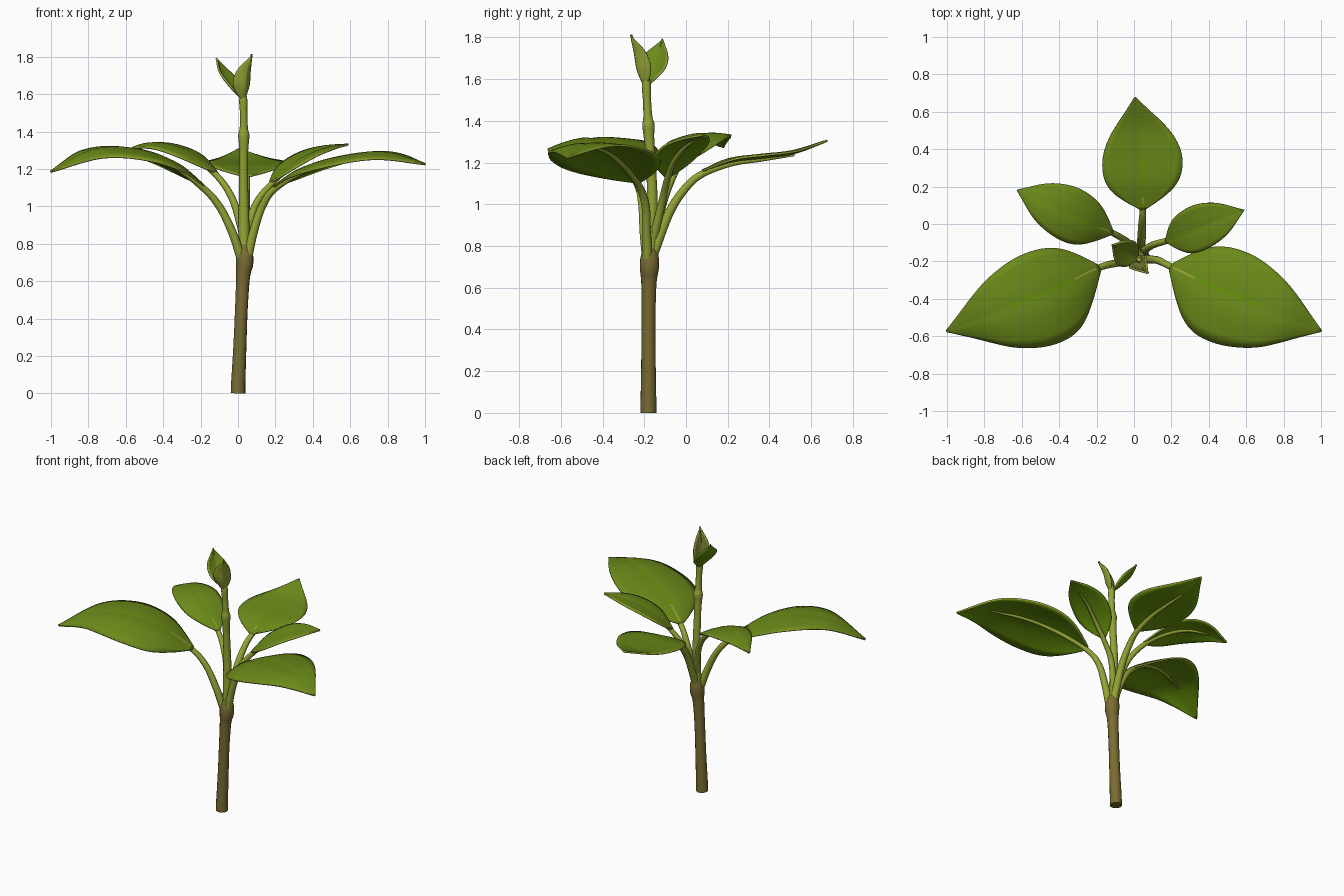
import bpy, math
from mathutils import Vector

if "Cube" in bpy.data.objects:
    bpy.data.objects.remove(bpy.data.objects["Cube"])


def material(name, rgb):
    m = bpy.data.materials.new(name)
    m.diffuse_color = (*rgb, 1)
    m.use_nodes = True
    m.node_tree.nodes["Principled BSDF"].inputs["Base Color"].default_value = m.diffuse_color
    return m


LEAF = material("leaf green", (0.132, 0.285, 0.003))
UNDER = material("leaf underside green", (0.15, 0.255, 0.010))
STEM = material("stem light green", (0.30, 0.37, 0.035))
BARK = material("bark brown", (0.195, 0.15, 0.032))
VEIN = material("vein yellow green", (0.36, 0.42, 0.06))
OLIVE = material("bud olive", (0.20, 0.21, 0.035))


def spline(pts, t):
    """Catmull-Rom through pts (tuples of any size), t in 0..1."""
    n = len(pts) - 1
    i = min(int(t * n), n - 1)
    f = t * n - i
    b, c = Vector(pts[i]), Vector(pts[i + 1])
    a = Vector(pts[i - 1]) if i > 0 else 2 * b - c
    d = Vector(pts[i + 2]) if i + 2 <= n else 2 * c - b
    return 0.5 * (2 * b + (c - a) * f + (2 * a - 5 * b + 4 * c - d) * f * f
                  + (3 * b - a - 3 * c + d) * f ** 3)


def make_object(name, verts, faces, mats, indices=None):
    me = bpy.data.meshes.new(name)
    me.from_pydata(verts, [], faces)
    for m in mats:
        me.materials.append(m)
    for k, p in enumerate(me.polygons):
        p.use_smooth = True
        if indices:
            p.material_index = indices[k]
    ob = bpy.data.objects.new(name, me)
    bpy.context.collection.objects.link(ob)
    bpy.context.view_layer.objects.active = ob
    for o in bpy.context.selected_objects:
        o.select_set(False)
    ob.select_set(True)
    bpy.ops.object.shade_smooth_by_angle(angle=math.radians(50))
    return ob


def tube(name, pts, mat, steps=40, sides=14):
    """Round tube; pts are (x, y, z, radius)."""
    verts, faces = [], []
    x_ref = Vector((0.3, -1, 0)).normalized()
    for i in range(steps + 1):
        q = spline(pts, i / steps)
        e = spline(pts, min(1, i / steps + 0.01)) - spline(pts, max(0, i / steps - 0.01))
        t = e.xyz.normalized()
        a = (x_ref - t * x_ref.dot(t)).normalized()
        x_ref = a
        b = t.cross(a)
        for k in range(sides):
            g = 2 * math.pi * k / sides
            verts.append(q.xyz + (a * math.cos(g) + b * math.sin(g)) * max(q.w, 0.002))
    for i in range(steps):
        for k in range(sides):
            j = (k + 1) % sides
            faces.append((i * sides + k, i * sides + j, (i + 1) * sides + j, (i + 1) * sides + k))
    faces.append(tuple(reversed(range(sides))))
    faces.append(tuple(range(steps * sides, (steps + 1) * sides)))
    return make_object(name, verts, faces, [mat])


# half-width of the blade from base to tip, in equal steps
OUTLINE = [(w, 0) for w in (0.07, 0.48, 0.79, 0.95, 1.0, 0.98, 0.89, 0.74, 0.52, 0.26, 0.01)]
COLUMNS = [-1, -0.8, -0.6, -0.4, -0.2, -0.05, 0.05, 0.2, 0.4, 0.6, 0.8, 1]


def blade(name, path, widths, cups, vein=0.55, top=LEAF, under=UNDER, thick=0.011, steps=32):
    """Leaf blade along its midrib. widths and cups are (right, left) of the
    growing direction; cup > 0 lifts that margin, < 0 drops it."""
    d = Vector(path[-1]) - Vector(path[0])
    side = Vector((-d.y, d.x, 0)).normalized()
    verts, faces, idx = [], [], []
    n = len(COLUMNS)
    for i in range(steps + 1):
        u = i / steps
        p = spline(path, u)
        t = (spline(path, min(1, u + 0.01)) - spline(path, max(0, u - 0.01))).normalized()
        up = t.cross(side).normalized()
        w = spline(OUTLINE, u).x
        for v in COLUMNS:
            width, cup = widths[v > 0], cups[v > 0]
            groove = 0.03 * width * math.sin(math.pi * u) * math.exp(-(v / 0.15) ** 2)
            verts.append(p + side * (v * w * width) + up * (cup * abs(v) ** 1.7 * w - groove))
    for i in range(steps):
        for k in range(n - 1):
            a = i * n + k
            faces.append((a + 1, a + n + 1, a + n, a))
            idx.append(0 if COLUMNS[k] == -0.05 and i / steps < vein else 1)
    # vein on the upper side only, lighter rim
    ob = make_object(name, verts, faces, [VEIN, top, under, STEM], idx)
    s = ob.modifiers.new("thickness", 'SOLIDIFY')
    s.thickness = thick
    s.offset = -1
    s.material_offset = 1
    s.material_offset_rim = 2
    return ob


def leaf(name, path, start, widths, cups, vein, r=0.027):
    """Stalk plus blade; the blade starts at path[start]."""
    n = len(path) - 1
    stalk = []
    for i, p in enumerate(path[:-1]):
        f = i / (n - 1)
        drop = 0.009 if i >= start else 0
        stalk.append((p[0], p[1], p[2] - drop, r * (1 - f) ** 0.7 * 0.75 + 0.005))
    tube(name + "_stalk", stalk, STEM, sides=10)
    blade(name + "_blade", path[start:], widths, cups, vein)


# woody lower stem with a swollen joint
tube("woody_stem", [(0, -0.18, 0, 0.039), (0.002, -0.18, 0.07, 0.038), (0.01, -0.18, 0.25, 0.035),
                    (0.018, -0.18, 0.45, 0.034), (0.027, -0.178, 0.62, 0.037),
                    (0.035, -0.176, 0.69, 0.046), (0.036, -0.174, 0.74, 0.045),
                    (0.036, -0.17, 0.79, 0.031)], BARK)
# green upper stem with a node
tube("green_stem", [(0.034, -0.17, 0.74, 0.03), (0.032, -0.163, 0.9, 0.029), (0.03, -0.163, 1.08, 0.025),
                    (0.03, -0.172, 1.25, 0.023), (0.031, -0.178, 1.33, 0.026),
                    (0.031, -0.18, 1.38, 0.030), (0.031, -0.183, 1.42, 0.022),
                    (0.03, -0.187, 1.5, 0.020), (0.028, -0.19, 1.57, 0.022),
                    (0.027, -0.19, 1.62, 0.012)], STEM, steps=60)

# two large front leaves, outer margins hanging lower
leaf("left_large_leaf", [(0.018, -0.185, 0.72), (-0.03, -0.2, 0.86), (-0.10, -0.21, 1.0),
                         (-0.19, -0.235, 1.11), (-0.36, -0.315, 1.235), (-0.56, -0.395, 1.305),
                         (-0.78, -0.485, 1.30), (-1.0, -0.57, 1.18)], 3,
     (0.228, 0.278), (-0.015, -0.07), 0.6)
leaf("right_large_leaf", [(0.05, -0.185, 0.72), (0.085, -0.19, 0.87), (0.13, -0.195, 1.0),
                          (0.20, -0.23, 1.105), (0.37, -0.31, 1.205), (0.57, -0.39, 1.265),
                          (0.79, -0.485, 1.285), (1.0, -0.57, 1.22)], 3,
     (0.278, 0.232), (-0.06, -0.015), 0.6)
# back leaf
leaf("back_leaf", [(0.035, -0.165, 0.74), (0.04, -0.08, 0.96), (0.043, 0.0, 1.08),
                   (0.048, 0.08, 1.155), (0.047, 0.22, 1.205), (0.043, 0.37, 1.225),
                   (0.03, 0.52, 1.245), (0.005, 0.68, 1.30)], 3, (0.215, 0.215), (0.006, 0.006), 0.5)
# two smaller middle leaves
leaf("left_small_leaf", [(0.03, -0.155, 0.84), (-0.03, -0.1, 1.04), (-0.12, -0.045, 1.18),
                         (-0.25, 0.005, 1.28), (-0.38, 0.07, 1.33), (-0.51, 0.13, 1.325),
                         (-0.62, 0.18, 1.27)], 2, (0.145, 0.142), (-0.012, -0.03), 0.5, 0.022)
leaf("right_small_leaf", [(0.04, -0.155, 0.84), (0.095, -0.115, 1.01), (0.175, -0.09, 1.125),
                          (0.27, -0.06, 1.21), (0.38, -0.01, 1.275), (0.49, 0.035, 1.31),
                          (0.59, 0.075, 1.325)], 2, (0.115, 0.127), (-0.01, 0.008), 0.5, 0.022)
# young leaf pair at the tip
blade("tip_leaf_left", [(0.02, -0.18, 1.57), (-0.04, -0.15, 1.64), (-0.09, -0.13, 1.71),
                        (-0.12, -0.11, 1.79)], (0.072, 0.082), (0.025, 0.025), 0.4)
blade("tip_leaf_right", [(0.03, -0.2, 1.56), (0.04, -0.23, 1.64), (0.05, -0.245, 1.72),
                         (0.078, -0.268, 1.81)], (0.056, 0.056), (0.04, 0.04), 0.4,
      top=STEM, under=OLIVE)
